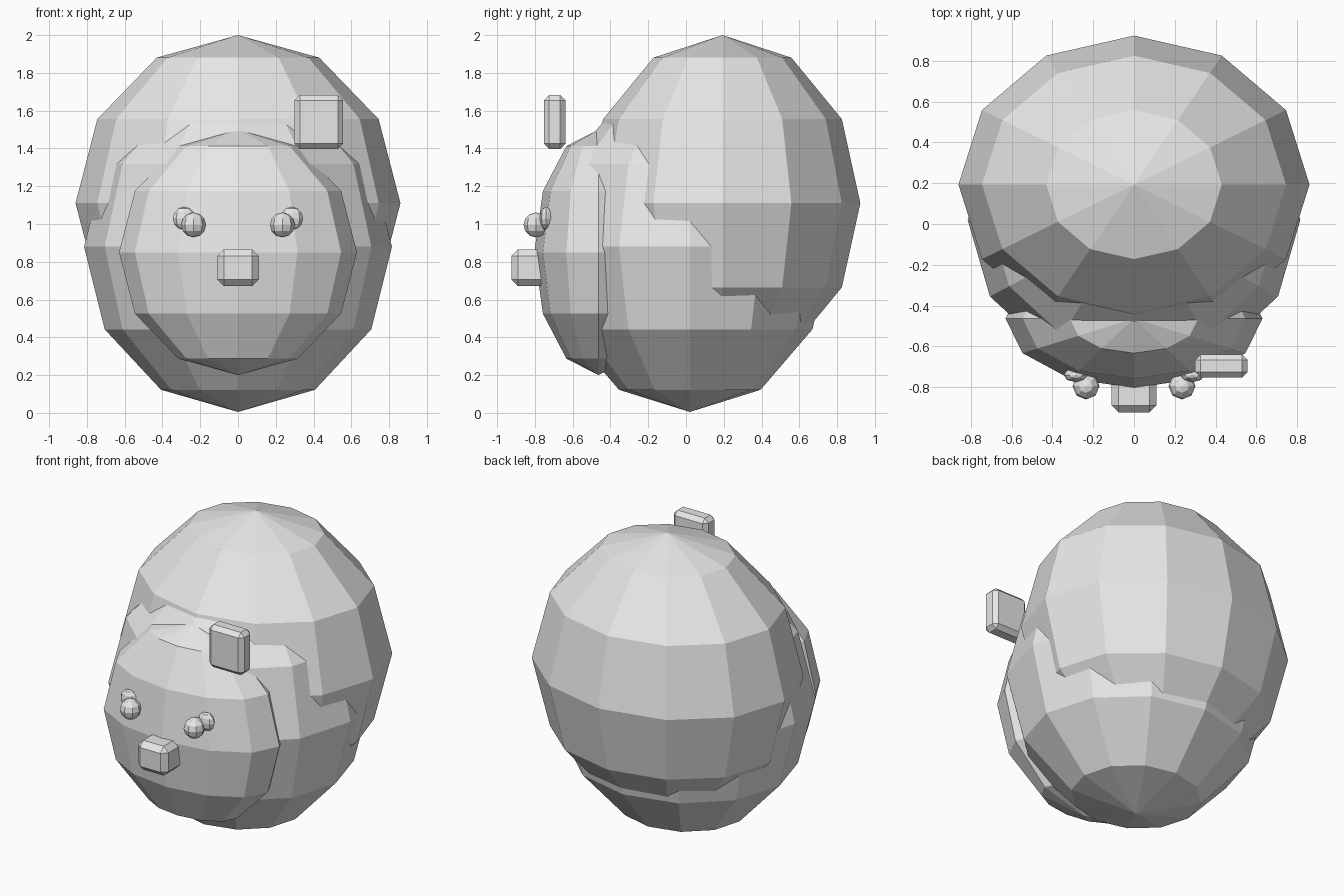
import bpy

cube = bpy.data.objects.get("Cube")
if cube:
    bpy.data.objects.remove(cube, do_unlink=True)

# One plain grey for every part
grey = bpy.data.materials.new("light_grey")
grey.use_nodes = True
colour = (0.8, 0.8, 0.8, 1)
grey.diffuse_color = colour
grey.node_tree.nodes["Principled BSDF"].inputs["Base Color"].default_value = colour


def finish(name, size):
    ob = bpy.context.object
    ob.name = name
    ob.scale = size
    bpy.ops.object.transform_apply(location=False, rotation=False, scale=True)
    ob.data.materials.append(grey)
    return ob


def ball(name, centre, radii, segments=12, rings=6):
    bpy.ops.mesh.primitive_uv_sphere_add(
        segments=segments, ring_count=rings, radius=1, location=centre)
    return finish(name, radii)


def block(name, centre, size, bevel):
    bpy.ops.mesh.primitive_cube_add(size=1, location=centre)
    ob = finish(name, size)
    mod = ob.modifiers.new("chamfer", "BEVEL")
    mod.width = bevel
    mod.segments = 1
    return ob


# Head, hair shell and face, overlapping faceted ellipsoids
ball("head", (0, 0.02, 0.88), (0.815, 0.75, 0.875))
ball("hair", (0, 0.193, 1.11), (0.86, 0.73, 0.89))
ball("face", (0, -0.463, 0.85), (0.63, 0.34, 0.65))

# Eyes, mirrored left and right
for side, x in (("left", 1), ("right", -1)):
    ball(f"{side}_eye", (x * 0.285, -0.74, 1.03), (0.06, 0.035, 0.06), 8)
    ball(f"{side}_pupil", (x * 0.235, -0.794, 0.995), (0.066, 0.066, 0.066), 8)

# Nose and hair ornament
block("nose", (0, -0.814, 0.768), (0.22, 0.22, 0.195), 0.035)
block("hair_ornament", (0.428, -0.696, 1.54), (0.256, 0.114, 0.284), 0.027)
